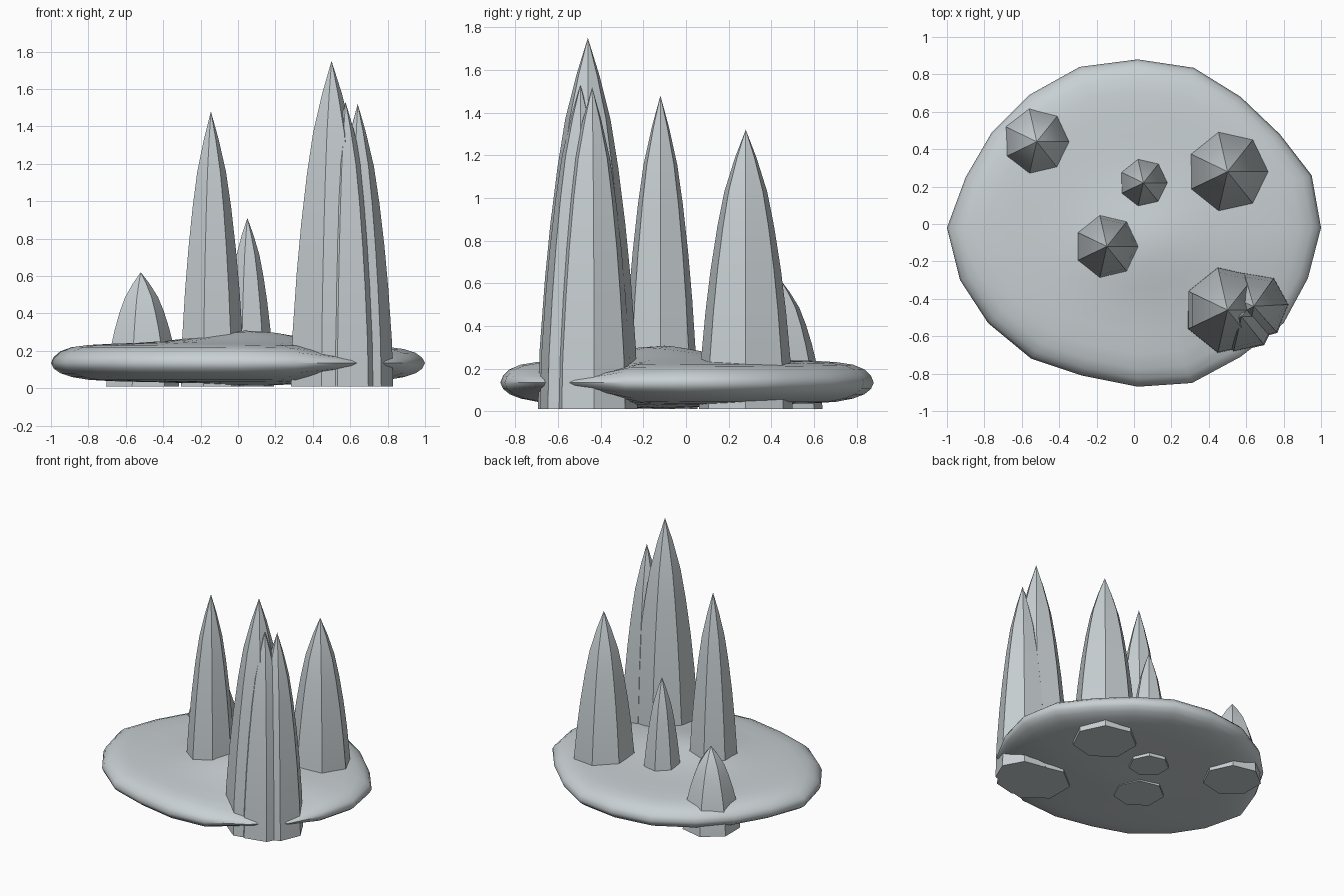
import bpy, bmesh, math

if "Cube" in bpy.data.objects:
    bpy.data.objects.remove(bpy.data.objects["Cube"])

stone = bpy.data.materials.new("pale_grey_stone")
stone.diffuse_color = (0.58, 0.63, 0.65, 1)
stone.use_nodes = True
stone.node_tree.nodes["Principled BSDF"].inputs["Base Color"].default_value = stone.diffuse_color


def finish(bm, name, angle):
    bmesh.ops.recalc_face_normals(bm, faces=bm.faces)
    mesh = bpy.data.meshes.new(name)
    bm.to_mesh(mesh)
    bm.free()
    mesh.materials.append(stone)
    ob = bpy.data.objects.new(name, mesh)
    bpy.context.collection.objects.link(ob)
    bpy.ops.object.select_all(action='DESELECT')
    ob.select_set(True)
    bpy.context.view_layer.objects.active = ob
    bpy.ops.object.shade_smooth_by_angle(angle=math.radians(angle))
    return ob


def bridge(bm, a, b):
    n = len(a)
    for i in range(n):
        bm.faces.new((a[i], a[(i + 1) % n], b[(i + 1) % n], b[i]))


def cap(bm, ring, tip):
    for i in range(len(ring)):
        bm.faces.new((ring[i], ring[(i + 1) % len(ring)], tip))


# Seven-sided pointed spikes: (height fraction, radius fraction)
SPIKE = [(0, 1), (0.16, 0.965), (0.35, 0.86), (0.5, 0.75),
         (0.65, 0.61), (0.78, 0.455), (0.9, 0.23)]


def spike(name, x, y, top, radius, phase=0.0, low=0.01):
    bm = bmesh.new()
    rings = []
    for h, r in SPIKE:
        ring = []
        for k in range(7):
            a = math.radians(phase) + math.tau * k / 7
            ring.append(bm.verts.new((x + radius * r * math.cos(a),
                                      y + radius * r * math.sin(a),
                                      low + (top - low) * h)))
        rings.append(ring)
    for a, b in zip(rings, rings[1:]):
        bridge(bm, a, b)
    bm.faces.new(rings[0])
    cap(bm, rings[-1], bm.verts.new((x, y, top)))
    finish(bm, name, 30)


# Flattened, uneven rock base
OUTLINE = [(1, -.02), (.95, .26), (.78, .48), (.57, .68), (.32, .835), (.02, .88),
           (-.29, .84), (-.56, .69), (-.76, .49), (-.9, .25), (-1, -.02), (-.93, -.3),
           (-.78, -.53), (-.55, -.72), (-.28, -.81), (.02, -.87), (.31, -.85),
           (.57, -.71), (.8, -.53), (.93, -.29)]
RIM_Z = 0.135
# (outline fraction, height above rim, depth below rim)
BASE = [(.985, .032, .03), (.95, .062, .055), (.89, .084, .075), (.8, .096, .09),
        (.68, .102, .097), (.54, .105, .1), (.4, .107, .1), (.26, .108, .1), (.12, .108, .1)]


def base_point(x, y, up, down, side):
    swell = math.exp(-((x - .07) / .34) ** 2 - ((y + .12) / .27) ** 2)
    pinch = 1 - .85 * math.exp(-((x - .67) ** 2 + (y + .58) ** 2) / .2 ** 2)
    if side > 0:
        return (x, y, RIM_Z + (up + .066 * swell) * pinch - .015 * max(0, x) * up / .108)
    return (x, y, RIM_Z - (down + .022 * swell) * pinch)


bm = bmesh.new()
rim = [bm.verts.new((x, y, RIM_Z)) for x, y in OUTLINE]
for side in (1, -1):
    previous = rim
    for s, up, down in BASE:
        ring = [bm.verts.new(base_point(x * s, y * s, up, down, side)) for x, y in OUTLINE]
        bridge(bm, previous, ring)
        previous = ring
    cap(bm, previous, bm.verts.new(base_point(0, 0, .108, .1, side)))
finish(bm, "rock_base", 60)

# Spikes standing through the base
spike("tallest_spike", .5, -.46, 1.75, .24)
spike("side_spike_outer", .64, -.44, 1.52, .19, 3)
spike("side_spike_inner", .575, -.495, 1.53, .195, 0)
spike("right_back_spike", .5, .28, 1.32, .225)
spike("middle_spike", -.145, -.12, 1.48, .178)
spike("small_spike", .05, .22, .91, .142)
spike("short_spike", -.52, .44, .62, .205)
